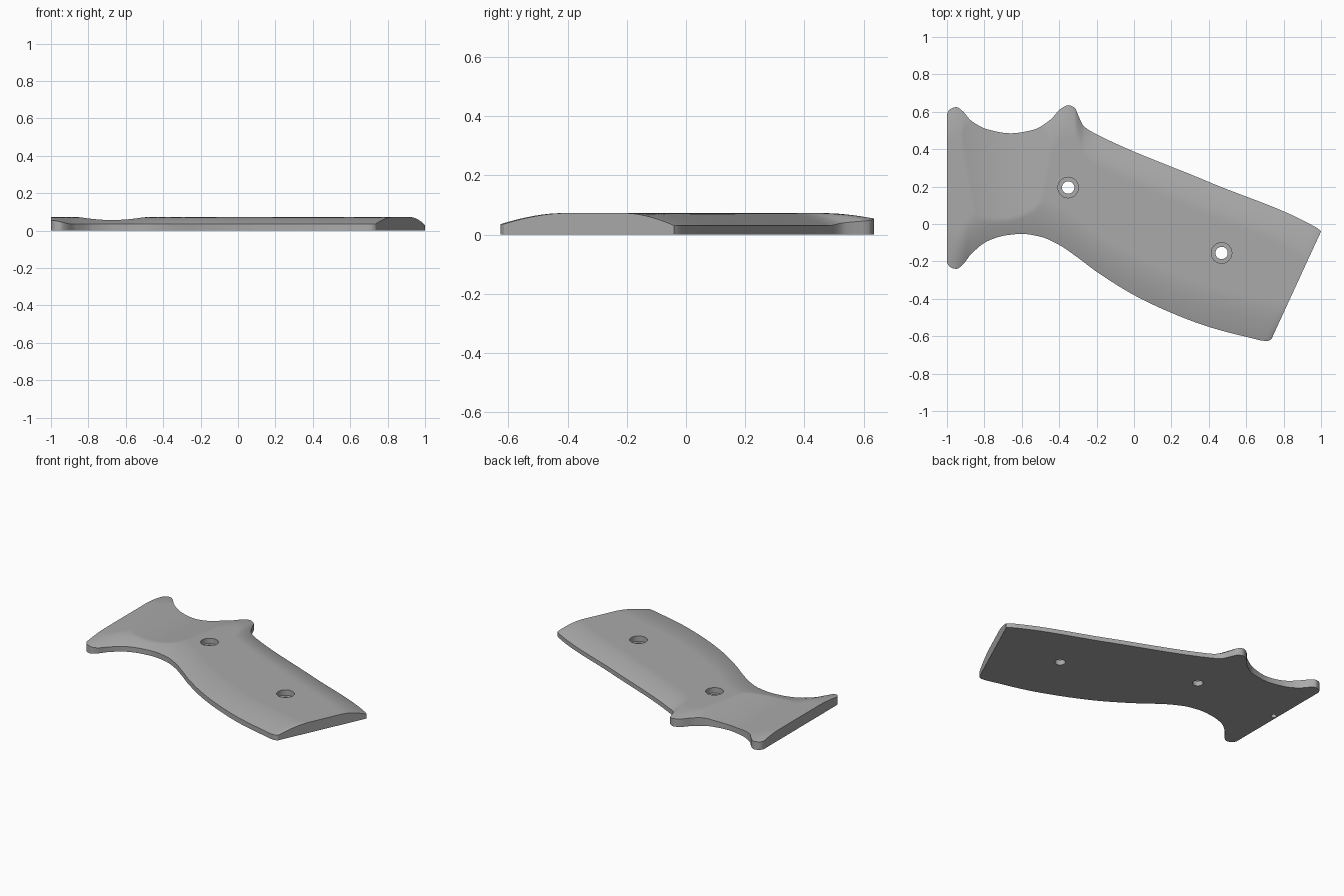
import bpy, bmesh, math

cube = bpy.data.objects.get("Cube")
if cube:
    bpy.data.objects.remove(cube, do_unlink=True)

grey = bpy.data.materials.new("plain grey")
grey.use_nodes = True
grey.diffuse_color = (0.4, 0.4, 0.4, 1)
grey.node_tree.nodes["Principled BSDF"].inputs["Base Color"].default_value = (0.4, 0.4, 0.4, 1)

# Plan outline: the two long edges of the panel
UPPER = [(-1, .59), (-.985, .613), (-.95, .625), (-.92, .607), (-.87, .552), (-.78, .505),
         (-.66, .485), (-.54, .503), (-.45, .555), (-.39, .617), (-.35, .635), (-.315, .62),
         (-.298, .58), (-.27, .525), (-.21, .485), (.4, .225), (.98, -.022), (1, -.04)]
LOWER = [(-1, -.205), (-.985, -.23), (-.95, -.24), (-.92, -.222), (-.87, -.16), (-.78, -.09),
         (-.68, -.06), (-.6, -.053), (-.5, -.068), (-.4, -.112), (-.3, -.18), (-.2, -.255),
         (0, -.38), (.2, -.475), (.4, -.55), (.6, -.603), (.715, -.626), (.735, -.615)]
TOP = 0.072
ACROSS = 40


def curve_y(points, x):
    """Smooth monotone interpolation through the outline points."""
    n = len(points)
    slope = [(points[i + 1][1] - points[i][1]) / (points[i + 1][0] - points[i][0])
             for i in range(n - 1)]

    def tangent(i):
        if i in (0, n - 1):
            return slope[min(i, n - 2)]
        a, b = slope[i - 1], slope[i]
        return 0 if a * b <= 0 else 2 * a * b / (a + b)

    i = next((k for k in range(n - 1) if x <= points[k + 1][0]), n - 2)
    (x0, y0), (x1, y1) = points[i], points[i + 1]
    w = x1 - x0
    t = (x - x0) / w
    return (y0 * (1 + 2 * t) * (1 - t) ** 2 + y1 * t * t * (3 - 2 * t)
            + w * (tangent(i) * t * (1 - t) ** 2 + tangent(i + 1) * t * t * (t - 1)))


def ramp(x, a, b):
    t = min(max((x - a) / (b - a), 0), 1)
    return t * t * (3 - 2 * t)


def shoulder(edge, distance, width):
    """Rounded rise from an edge height to the flat top."""
    t = min(distance / width, 1)
    return edge + (TOP - edge) * (1 - (1 - t) ** 1.7)


def height(x, y, low, high):
    low_edge = .055 - .02 * ramp(x, -1, -.88)
    high_edge = .055 - .025 * ramp(x, -.38, -.2)
    z = min(shoulder(low_edge, y - low, .2), shoulder(high_edge, high - y, .16))
    # thumb scoop
    scoop = .057 - .045 * (y - .03) + .58 * (x + .68) ** 2
    return min(z, scoop) if x < -.3 else z


# Grip panel: closed sections lofted along its length
stations = [(-1 + .008 * i,) * 2 for i in range(100)]
stations += [(-.2 + 1.2 * i / 50, -.2 + .935 * i / 50) for i in range(50)]
stations += [(.99, .727), (1, .735)]
bm = bmesh.new()
rings = []
for xu, xl in stations:
    high, low = curve_y(UPPER, xu), curve_y(LOWER, xl)
    ring = [bm.verts.new((xl, low, 0))]
    for j in range(ACROSS + 1):
        f = j / ACROSS
        x, y = xl + (xu - xl) * f, low + (high - low) * f
        ring.append(bm.verts.new((x, y, height(x, y, low, high))))
    ring.append(bm.verts.new((xu, high, 0)))
    rings.append(ring)
for a, b in zip(rings, rings[1:]):
    for j in range(len(a)):
        k = (j + 1) % len(a)
        bm.faces.new((a[j], a[k], b[k], b[j]))
bm.faces.new(rings[0])
bm.faces.new(rings[-1])
bmesh.ops.recalc_face_normals(bm, faces=bm.faces)
mesh = bpy.data.meshes.new("grip_panel")
bm.to_mesh(mesh)
bm.free()
mesh.materials.append(grey)
panel = bpy.data.objects.new("grip_panel", mesh)
bpy.context.collection.objects.link(panel)


def drill(x, y, radius, bottom, top):
    """Cut a round hole between two heights."""
    bpy.ops.mesh.primitive_cylinder_add(vertices=40, radius=radius, depth=top - bottom,
                                        location=(x, y, (top + bottom) / 2))
    cutter = bpy.context.object
    cutter.name = "hole_cutter"
    cutter.hide_render = True
    cutter.data.materials.append(grey)
    mod = panel.modifiers.new("hole", "BOOLEAN")
    mod.operation, mod.solver, mod.object = "DIFFERENCE", "EXACT", cutter
    bpy.context.view_layer.objects.active = panel
    bpy.ops.object.modifier_apply(modifier=mod.name)
    bpy.data.objects.remove(cutter, do_unlink=True)


# Counterbored screw holes and a blind pin hole underneath
for x, y in ((-.352, .195), (.468, -.155)):
    drill(x, y, .055, .035, .2)
    drill(x, y, .033, -.1, .1)
drill(-.975, .185, .018, -.05, .035)

bpy.ops.object.select_all(action="DESELECT")
panel.select_set(True)
bpy.context.view_layer.objects.active = panel
bpy.ops.object.shade_smooth_by_angle(angle=math.radians(30))
